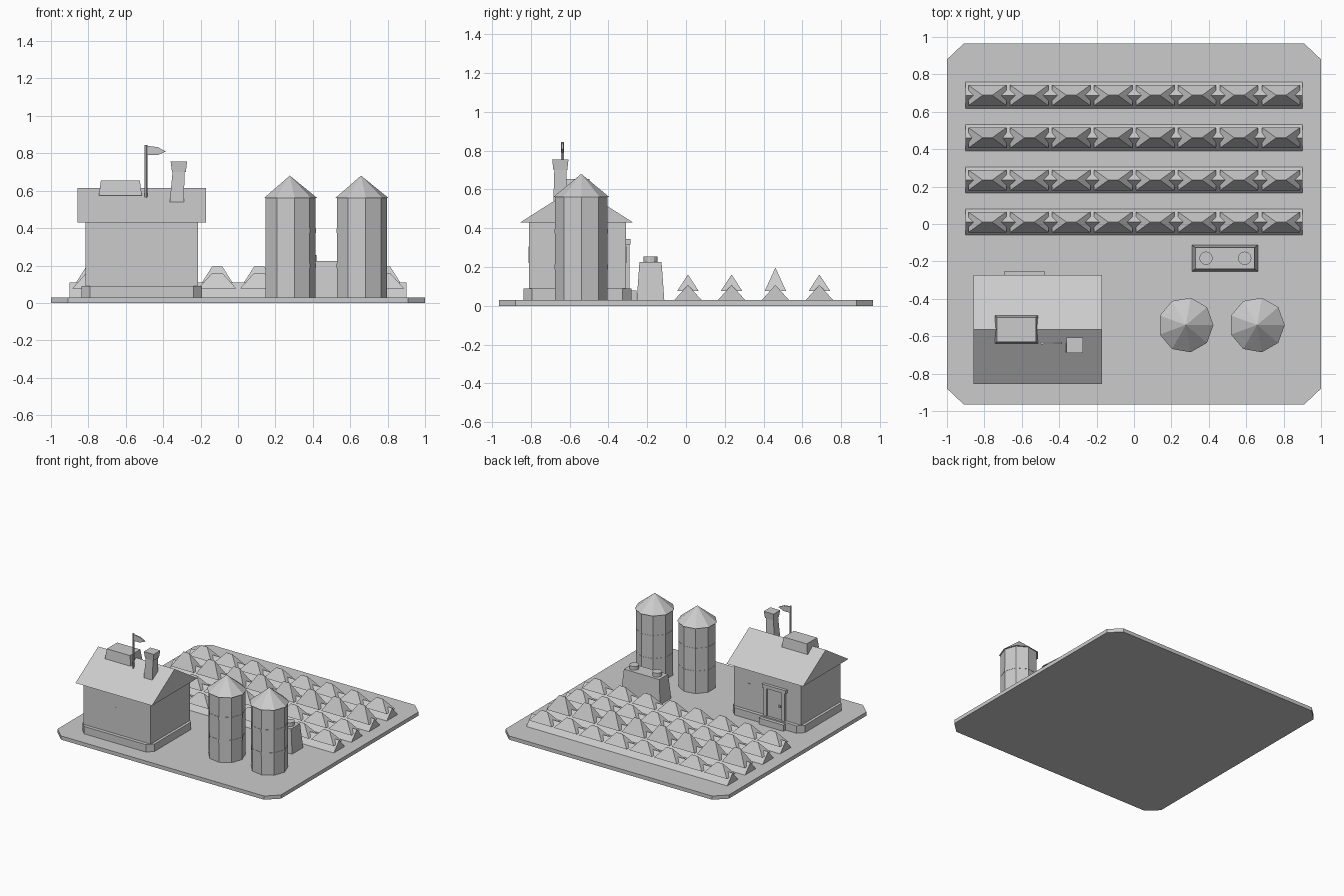
import bpy
import math

cube = bpy.data.objects.get("Cube")
if cube:
    bpy.data.objects.remove(cube, do_unlink=True)

grey = bpy.data.materials.new("light grey")
grey.use_nodes = True
grey.diffuse_color = (0.6, 0.6, 0.6, 1)
grey.node_tree.nodes["Principled BSDF"].inputs["Base Color"].default_value = (0.6, 0.6, 0.6, 1)


def loft(name, rings):
    """Closed solid through rings of equally many points."""
    n = len(rings[0])
    verts = [p for ring in rings for p in ring]
    faces = [tuple(reversed(range(n))), tuple(range(len(verts) - n, len(verts)))]
    for r in range(len(rings) - 1):
        for i in range(n):
            j = (i + 1) % n
            a = r * n
            faces.append((a + i, a + j, a + n + j, a + n + i))
    mesh = bpy.data.meshes.new(name)
    mesh.from_pydata(verts, [], faces)
    mesh.materials.append(grey)
    obj = bpy.data.objects.new(name, mesh)
    bpy.context.collection.objects.link(obj)
    return obj


def rect(x, y, hx, hy, z):
    return [(x - hx, y - hy, z), (x + hx, y - hy, z), (x + hx, y + hy, z), (x - hx, y + hy, z)]


def cut_rect(x, y, hx, hy, z, c, d):
    """Rectangle with cut corners, counter-clockwise."""
    pts = [(-hx + c, -hy), (hx - c, -hy), (hx, -hy + d), (hx, hy - d),
           (hx - c, hy), (-hx + c, hy), (-hx, hy - d), (-hx, -hy + d)]
    return [(x + a, y + b, z) for a, b in pts]


def circle(x, y, r, z, n):
    return [(x + r * math.cos(math.tau * i / n), y + r * math.sin(math.tau * i / n), z)
            for i in range(n)]


def box(name, x, y, hx, hy, z0, z1):
    return loft(name, [rect(x, y, hx, hy, z0), rect(x, y, hx, hy, z1)])


def gable(name, x0, x1, y, hy, z0, z1):
    """Triangular prism running along x."""
    return loft(name, [[(x, y - hy, z0), (x, y + hy, z0), (x, y, z1)] for x in (x0, x1)])


GROUND = 0.03

# Ground plate with cut corners
loft("ground_plate", [cut_rect(0, 0, 1, 0.965, z, 0.09, 0.085) for z in (0, GROUND)])

# House body
HX, HY = -0.515, -0.56
loft("house_foundation", [cut_rect(HX, HY, 0.322, 0.278, z, 0.045, 0.045) for z in (GROUND, 0.09)])
box("house_walls", HX, HY, 0.3, 0.25, 0.09, 0.435)
gable("house_roof", -0.857, -0.172, -0.564, 0.291, 0.43, 0.615)

# Roof hatch, chimney and flag
loft("roof_hatch", [rect(-0.629, -0.565, 0.115, 0.075, 0.575),
                    rect(-0.629, -0.565, 0.104, 0.066, 0.655)])
loft("chimney", [rect(-0.327, -0.648, 0.038, 0.036, 0.54),
                 rect(-0.318, -0.648, 0.032, 0.031, 0.70),
                 rect(-0.316, -0.648, 0.037, 0.036, 0.70),
                 rect(-0.316, -0.648, 0.044, 0.042, 0.755)])
loft("flag_pole", [circle(-0.492, -0.637, 0.008, z, 6) for z in (0.565, 0.845)])
flag_shape = [(-0.487, 0.79), (-0.43, 0.79), (-0.385, 0.81), (-0.43, 0.833), (-0.487, 0.84)]
loft("flag", [[(x, y, z) for x, z in flag_shape] for y in (-0.632, -0.642)])

# Door at the back of the house
DX = -0.585
box("door_step", DX, -0.285, 0.11, 0.031, GROUND, 0.08)
box("door_panel", DX, -0.31, 0.07, 0.008, 0.08, 0.315)
for side in (-1, 1):
    box("door_jamb", DX + side * 0.08, -0.303, 0.014, 0.012, 0.08, 0.32)
box("door_lintel", DX, -0.302, 0.106, 0.016, 0.317, 0.345)
box("door_knob", DX - 0.045, -0.298, 0.008, 0.006, 0.19, 0.206)

# Slit windows
box("back_window", -0.35, -0.31, 0.012, 0.004, 0.22, 0.305)
box("front_window", HX, -0.81, 0.024, 0.001, 0.22, 0.305)

# Silos with hoops and conical roofs
SY = -0.54
for x in (0.277, 0.658):
    loft("silo_body", [circle(x, SY, 0.1375, z, 9) for z in (GROUND, 0.565)])
    loft("silo_roof", [circle(x, SY, 0.148, 0.56, 9), circle(x, SY, 0.0005, 0.68, 9)])
    for z in (0.2, 0.385):
        loft("silo_hoop", [circle(x, SY, 0.1395, z + dz, 9) for dz in (-0.012, 0.012)])

# Tank with two caps
loft("tank", [rect(0.486, -0.183, 0.176, 0.071, GROUND), rect(0.486, -0.183, 0.158, 0.057, 0.225)])
for x in (0.385, 0.592):
    loft("tank_cap", [circle(x, -0.183, 0.036, z, 12) for z in (0.22, 0.255)])

# Crop rows: earth ridge with eight tent-shaped plants
for y, top in ((0.01, 0.16), (0.235, 0.16), (0.461, 0.195), (0.688, 0.16)):
    gable("crop_ridge", -0.9, 0.9, y, 0.07, GROUND, 0.108)
    for i in range(8):
        x = -0.784 + 0.2243 * i
        loft("crop_plant", [rect(x, y, 0.102, 0.055, 0.077), rect(x, y, 0.027, 0.001, top)])
